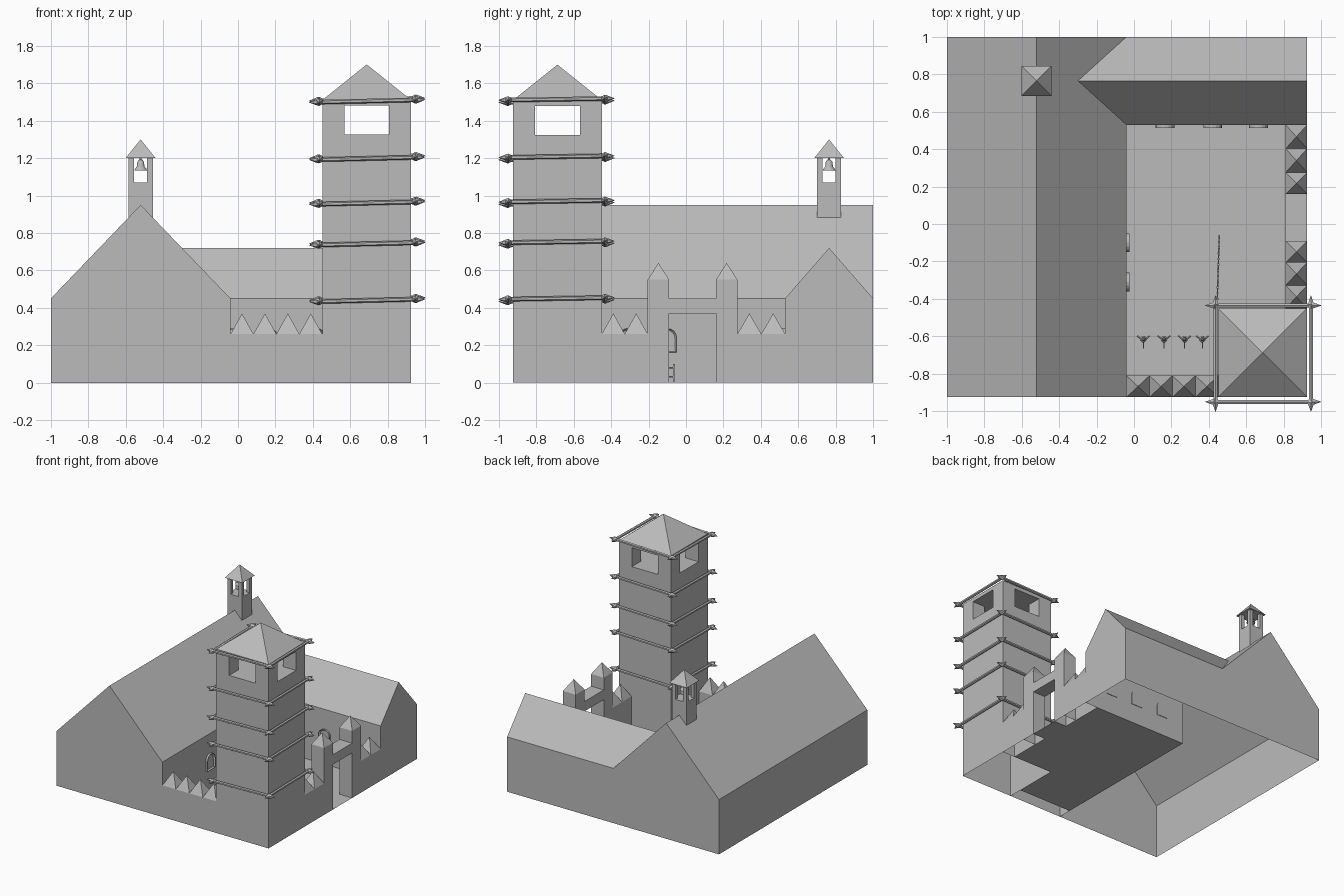
import bpy, bmesh, math
from mathutils import Vector, Matrix

if "Cube" in bpy.data.objects:
    bpy.data.objects.remove(bpy.data.objects["Cube"])

stone = bpy.data.materials.new("plain grey")
stone.diffuse_color = (0.5, 0.5, 0.5, 1)
stone.use_nodes = True
stone.node_tree.nodes["Principled BSDF"].inputs["Base Color"].default_value = stone.diffuse_color


def finish(name, bm, normals=True):
    if normals:
        bmesh.ops.recalc_face_normals(bm, faces=bm.faces)
    me = bpy.data.meshes.new(name)
    bm.to_mesh(me)
    bm.free()
    me.materials.append(stone)
    ob = bpy.data.objects.new(name, me)
    bpy.context.collection.objects.link(ob)
    return ob


def poly(bm, *pts):
    return bm.faces.new([bm.verts.new(p) for p in pts])


def box(bm, x0, x1, y0, y1, z0, z1, bottom=True, top=True):
    base = [(x0, y0), (x1, y0), (x1, y1), (x0, y1)]
    lo = [bm.verts.new((x, y, z0)) for x, y in base]
    hi = [bm.verts.new((x, y, z1)) for x, y in base]
    for i in range(4):
        j = (i + 1) % 4
        bm.faces.new((lo[i], lo[j], hi[j], hi[i]))
    if bottom:
        bm.faces.new(lo[::-1])
    if top:
        bm.faces.new(hi)


def pyramid(bm, x0, x1, y0, y1, z0, z1):
    lo = [bm.verts.new(p) for p in ((x0, y0, z0), (x1, y0, z0), (x1, y1, z0), (x0, y1, z0))]
    tip = bm.verts.new(((x0 + x1) / 2, (y0 + y1) / 2, z1))
    for i in range(4):
        bm.faces.new((lo[i], lo[(i + 1) % 4], tip))
    bm.faces.new(lo[::-1])


def lathe(bm, profile, matrix, n=8):
    """Revolve (radius, height) pairs about local z."""
    rings = [[bm.verts.new(matrix @ Vector((r * math.cos(2 * math.pi * (k + .5) / n),
                                            r * math.sin(2 * math.pi * (k + .5) / n), h)))
              for k in range(n)] for r, h in profile]
    for a, b in zip(rings, rings[1:]):
        for k in range(n):
            m = (k + 1) % n
            bm.faces.new((a[k], a[m], b[m], b[k]))
    bm.faces.new(rings[0][::-1])
    bm.faces.new(rings[-1])


def between(a, b):
    a, b = Vector(a), Vector(b)
    return Matrix.Translation((a + b) / 2) @ (b - a).to_track_quat('Z', 'Y').to_matrix().to_4x4()


# Main dimensions
XL, XI, XR = -1.0, -0.04, 0.925      # outer left, courtyard left, outer right
YF, YI, YB = -0.925, 0.53, 1.0       # front, courtyard back, back
XM, YM = (XL + XI) / 2, (YI + YB) / 2
EAVE, RIDGE, RIDGE2 = 0.45, 0.95, 0.72
XV = XM + (RIDGE - RIDGE2) / (RIDGE - EAVE) * (XI - XM)
T = 0.115                            # wall thickness

# Two joined wings: one hollow shell, open underneath
bm = bmesh.new()
poly(bm, (XL, YB, 0), (XL, YF, 0), (XL, YF, EAVE), (XL, YB, EAVE))
poly(bm, (XL, YF, 0), (XI, YF, 0), (XI, YF, EAVE), (XM, YF, RIDGE), (XL, YF, EAVE))
poly(bm, (XI, YF, 0), (XI, YI, 0), (XI, YI, EAVE), (XI, YF, EAVE))
poly(bm, (XI, YI, 0), (XR, YI, 0), (XR, YI, EAVE), (XI, YI, EAVE))
poly(bm, (XR, YI, 0), (XR, YB, 0), (XR, YB, EAVE), (XR, YM, RIDGE2), (XR, YI, EAVE))
poly(bm, (XR, YB, 0), (XL, YB, 0), (XL, YB, EAVE), (XM, YB, RIDGE), (XI, YB, EAVE), (XR, YB, EAVE))
poly(bm, (XL, YF, EAVE), (XM, YF, RIDGE), (XM, YB, RIDGE), (XL, YB, EAVE))
poly(bm, (XI, YF, EAVE), (XI, YI, EAVE), (XV, YM, RIDGE2), (XI, YB, EAVE), (XM, YB, RIDGE), (XM, YF, RIDGE))
poly(bm, (XI, YI, EAVE), (XR, YI, EAVE), (XR, YM, RIDGE2), (XV, YM, RIDGE2))
poly(bm, (XV, YM, RIDGE2), (XR, YM, RIDGE2), (XR, YB, EAVE), (XI, YB, EAVE))
bmesh.ops.remove_doubles(bm, verts=bm.verts, dist=0.0005)
finish("house_wings", bm)

# Courtyard floor, running out through the gate
TX, TY = 0.45, -0.45                 # inner corner of the tower
G0, G1 = -0.09, 0.16                 # gate opening
bm = bmesh.new()
poly(bm, (XI, YF + T, 0), (TX, YF + T, 0), (TX, TY, 0), (XR - T, TY, 0), (XR - T, G0, 0), (XR, G0, 0),
     (XR, G1, 0), (XR - T, G1, 0), (XR - T, YI, 0), (XI, YI, 0))
finish("courtyard_floor", bm, False)

# Curtain walls, gate piers and lintel
bm = bmesh.new()
box(bm, XI, TX, YF, YF + T, 0, 0.26, bottom=False)
box(bm, XR - T, XR, TY, G0 - 0.115, 0, 0.26, bottom=False)
box(bm, XR - T, XR, G1 + 0.115, YI, 0, 0.26, bottom=False)
for y in (G0 - 0.115, G1):
    box(bm, XR - T, XR, y, y + 0.115, 0, 0.55, bottom=False)
    pyramid(bm, XR - T, XR, y, y + 0.115, 0.55, 0.64)
box(bm, XR - T, XR, G0, G1, 0.37, 0.45)
finish("curtain_walls_and_gate", bm)

# Pointed merlons
bm = bmesh.new()
w = (TX - XI) / 4
for i in range(4):
    pyramid(bm, XI + i * w, XI + (i + 1) * w, YF, YF + T, 0.26, 0.37)
for a, b in ((TY, G0 - 0.115), (G1 + 0.115, YI)):
    m = (a + b) / 2
    pyramid(bm, XR - T, XR, a, m, 0.26, 0.37)
    pyramid(bm, XR - T, XR, m, b, 0.26, 0.37)
finish("merlons", bm)


def open_turret(bm, x0, x1, y0, y1, z0, sill, head, top, pier):
    """Square shaft with four corner piers round an open chamber."""
    box(bm, x0, x1, y0, y1, z0, sill, bottom=False)
    for x in (x0, x1 - pier):
        for y in (y0, y1 - pier):
            box(bm, x, x + pier, y, y + pier, sill, head, bottom=False, top=False)
    if top > head:
        box(bm, x0, x1, y0, y1, head, top)


# Watch tower
bm = bmesh.new()
open_turret(bm, TX, XR, YF, TY, 0, 1.325, 1.48, 1.51, 0.118)
finish("tower", bm)
bm = bmesh.new()
pyramid(bm, TX, XR, YF, TY, 1.51, 1.70)
finish("tower_roof", bm)

# Rings of pointed poles round the tower, slightly tilted
bm = bmesh.new()
pole = [(0.001, -0.31), (0.02, -0.262), (0.012, -0.24), (0.012, 0.24), (0.02, 0.262), (0.001, 0.31)]
xa, xb, ya, yb = 0.435, 0.945, -0.95, -0.435
for z in (0.44, 0.742, 0.96, 1.198, 1.505):
    lo, hi = z - 0.006, z + 0.006
    for y in (ya, yb):
        lathe(bm, pole, Matrix.Translation((0, 0, 0.008 if y == yb else 0)) @ between((xa, y, lo), (xb, y, hi)), 6)
    for x, zz in ((xa, lo), (xb, hi)):
        lathe(bm, pole, between((x, ya, zz), (x, yb, zz + 0.008)), 6)
finish("tower_pole_rings", bm)

# Bell turret on the ridge
bm = bmesh.new()
open_turret(bm, -0.585, -0.455, 0.70, 0.83, 0.88, 1.07, 1.2, 1.2, 0.03)
pyramid(bm, -0.6, -0.44, 0.685, 0.845, 1.2, 1.30)
finish("bell_turret", bm)
bm = bmesh.new()
lathe(bm, [(0.034, 0), (0.031, 0.008), (0.021, 0.02), (0.018, 0.045), (0.01, 0.056), (0.005, 0.058), (0.005, 0.07)],
      Matrix.Translation((-0.52, 0.765, 1.135)), 16)
bell = finish("bell", bm)
bpy.context.view_layer.objects.active = bell
bell.select_set(True)
bpy.ops.object.shade_smooth_by_angle()


# Arched windows facing the courtyard: raised frame with a sunken pane
def window(name, matrix, r=0.05):
    bm = bmesh.new()
    out = [(-r, 0.16), (r, 0.16)] + [(r * math.cos(math.pi * k / 8), 0.24 + r * math.sin(math.pi * k / 8))
                                     for k in range(9)]
    face = poly(bm, *[(x, 0.004, z) for x, z in out])
    ext = bmesh.ops.extrude_face_region(bm, geom=[face])["geom"]
    front = [g for g in ext if isinstance(g, bmesh.types.BMFace)][0]
    bmesh.ops.translate(bm, verts=front.verts, vec=(0, -0.02, 0))
    bmesh.ops.recalc_face_normals(bm, faces=bm.faces)
    bmesh.ops.inset_region(bm, faces=[front], thickness=0.01)
    bmesh.ops.translate(bm, verts=front.verts, vec=(0, 0.012, 0))
    bm.transform(matrix)
    finish(name, bm)


for i, x in enumerate((0.165, 0.42, 0.665)):
    window(f"back_window_{i}", Matrix.Translation((x, YI, 0)))
for i, y in enumerate((-0.1, -0.31)):
    window(f"left_window_{i}", Matrix.Translation((XI, y, 0)) @ Matrix.Rotation(math.pi / 2, 4, 'Z'))

# Small figures drawn up in the courtyard
bm = bmesh.new()
for x in (0.05, 0.16, 0.27, 0.365):
    lathe(bm, [(0.012, 0), (0.014, 0.05), (0.018, 0.075), (0.008, 0.085), (0.012, 0.095), (0.004, 0.11)],
          Matrix.Translation((x, -0.615, 0)))
    for s in (-1, 1):
        lathe(bm, [(0.005, -0.016), (0.005, 0.016)], between((x + s * 0.012, -0.615, 0.075), (x + s * 0.03, -0.6, 0.07)), 6)
    lathe(bm, [(0.003, -0.02), (0.003, 0.02)], between((x, -0.63, 0.06), (x, -0.66, 0.06)), 6)
finish("courtyard_figures", bm)

# Thin rail fence beside the tower
bm = bmesh.new()
for i in range(12):
    f = i / 11
    x, y = 0.445 + 0.01 * f, -0.4 + 0.335 * f
    box(bm, x - 0.005, x + 0.005, y - 0.005, y + 0.005, 0, 0.1)
for z in (0.03, 0.08):
    lathe(bm, [(0.004, -0.168), (0.004, 0.168)], between((0.445, -0.4, z), (0.455, -0.065, z)), 6)
finish("rail_fence", bm)
